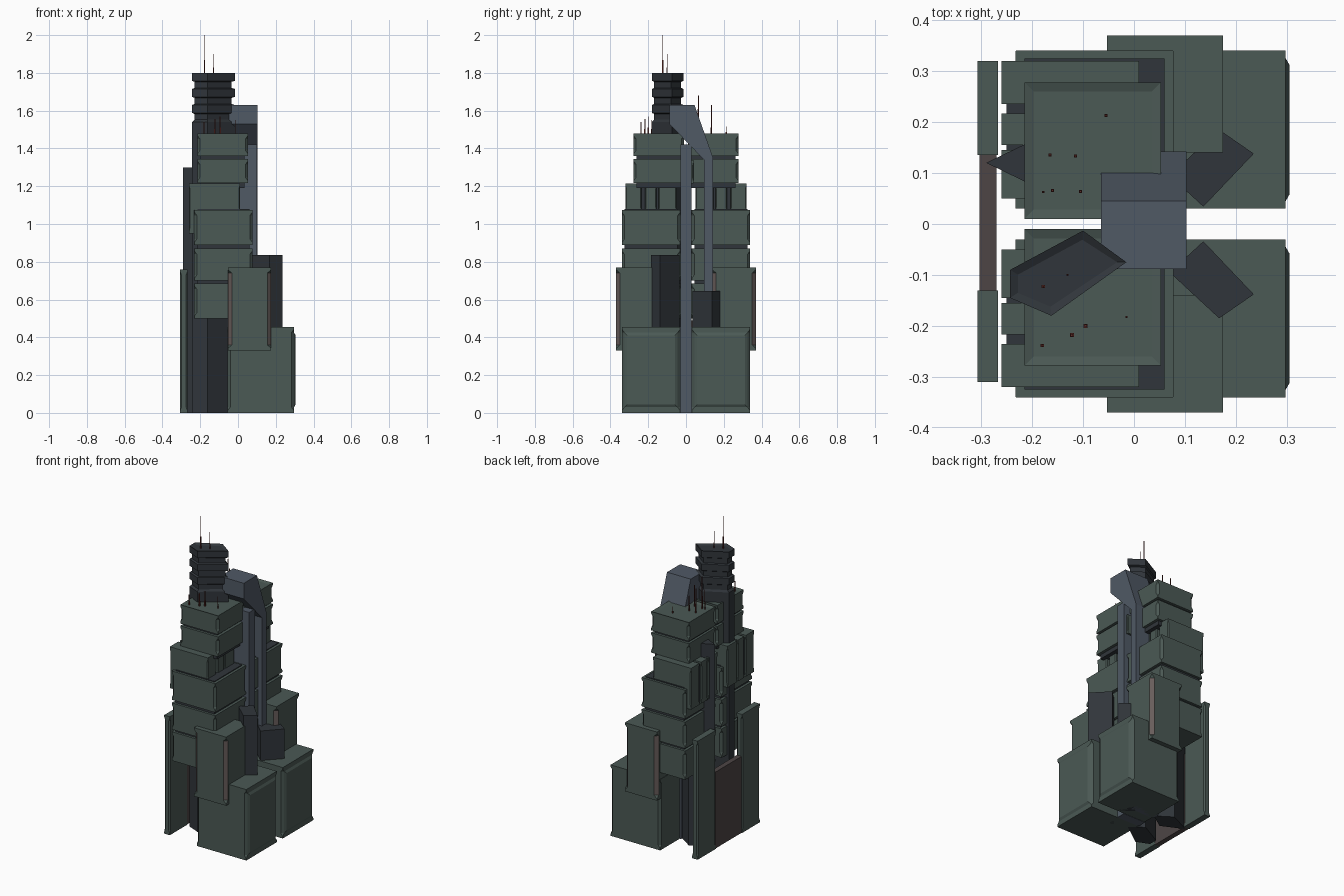
import bpy, bmesh
from mathutils import Vector

if "Cube" in bpy.data.objects:
    bpy.data.objects.remove(bpy.data.objects["Cube"])


def material(name, rgb):
    m = bpy.data.materials.new(name)
    m.diffuse_color = (*rgb, 1)
    m.use_nodes = True
    m.node_tree.nodes["Principled BSDF"].inputs["Base Color"].default_value = m.diffuse_color
    return m


GREEN = material("green_grey", (0.07, 0.1, 0.09))
SLATE = material("slate", (0.08, 0.1, 0.13))
DARK = material("dark", (0.03, 0.036, 0.043))
BROWN = material("brown", (0.075, 0.06, 0.06))
TRIM = material("trim", (0.14, 0.11, 0.105))
RED = material("mast_red", (0.12, 0.025, 0.02))


def finish(bm, name, *mats):
    bmesh.ops.recalc_face_normals(bm, faces=bm.faces)
    me = bpy.data.meshes.new(name)
    bm.to_mesh(me)
    bm.free()
    for m in mats:
        me.materials.append(m)
    ob = bpy.data.objects.new(name, me)
    bpy.context.collection.objects.link(ob)
    return ob


def loft(bm, rings):
    """Skin a list of point rings and cap both ends; returns the end cap."""
    vs = [[bm.verts.new(p) for p in r] for r in rings]
    n = len(vs[0])
    for a, b in zip(vs, vs[1:]):
        for i in range(n):
            bm.faces.new((a[i], a[(i + 1) % n], b[(i + 1) % n], b[i]))
    bm.faces.new(vs[0][::-1])
    return bm.faces.new(vs[-1])


def prism(name, pts, z0, z1, mat):
    bm = bmesh.new()
    loft(bm, [[(x, y, z) for x, y in pts] for z in (z0, z1)])
    return finish(bm, name, mat)


def box(name, x0, x1, y0, y1, z0, z1, mat):
    return prism(name, [(x0, y0), (x1, y0), (x1, y1), (x0, y1)], z0, z1, mat)


def block(name, x0, x1, y0, y1, z0, z1, cut=0.014, trim=GREEN, bulge=False, panel=False):
    """Box whose vertical corners are chamfered between full corner caps."""
    y0, y1 = min(y0, y1), max(y0, y1)
    e = 0.0005

    def ring(z, c):
        return [(x, y, z) for x, y in (
            (x0 + c, y0), (x1 - c, y0), (x1, y0 + c), (x1, y1 - c),
            (x1 - c, y1), (x0 + c, y1), (x0, y1 - c), (x0, y0 + c))]
    bm = bmesh.new()
    top = loft(bm, [ring(z0, e), ring(z0 + 0.012, e), ring(z0 + 0.03, cut),
                    ring(z1 - 0.03, cut), ring(z1 - 0.012, e), ring(z1, e)])
    bmesh.ops.recalc_face_normals(bm, faces=bm.faces)
    for f in bm.faces:
        n = f.normal
        if abs(n.x) > 0.3 and abs(n.y) > 0.3 and f.calc_area() > 0.003:
            f.material_index = 1
    if panel:  # shallow sunken roof
        bmesh.ops.inset_individual(bm, faces=[top], thickness=0.02, depth=-0.006)
    if bulge:  # raised panel on the outer end
        f = max((f for f in bm.faces if f.normal.x > 0.9), key=lambda f: f.calc_area())
        bmesh.ops.inset_individual(bm, faces=[f], thickness=0.02, depth=0.008)
    return finish(bm, name, GREEN, trim)


# Twin stacks of stepped blocks, mirrored front to back
for s, side in ((1, "back"), (-1, "front")):
    block(f"base_block_{side}", -0.055, 0.297, s * 0.03, s * 0.34, 0, 0.455, bulge=True)
    block(f"lower_block_{side}", -0.053, 0.175, s * 0.14, s * 0.37, 0.33, 0.77,
          cut=0.02, trim=TRIM)
    for i, (z0, z1) in enumerate(((0.5, 0.685), (0.7, 0.87), (0.89, 1.075))):
        block(f"middle_block_{side}_{i}", -0.232, 0.077, s * 0.03, s * 0.34, z0, z1)
    ya, yb = sorted((s * 0.045, s * 0.325))
    box(f"middle_core_{side}", -0.215, 0.06, ya, yb, 0.51, 1.08, DARK)
    # sliced storey with hanging fins on the left
    for i, (a, b) in enumerate(((0.05, 0.145), (0.155, 0.217), (0.235, 0.32))):
        block(f"slice_{side}_{i}", -0.245, 0.01, s * a, s * b, 1.06, 1.215, cut=0.006)
        block(f"fin_{side}_{i}", -0.26, -0.22, s * a, s * b, 0.95, 1.215, cut=0.006)
    ya, yb = sorted((s * 0.07, s * 0.31))
    box(f"slice_core_{side}", -0.25, -0.01, ya, yb, 0.96, 1.2, DARK)
    ya, yb = sorted((s * 0.025, s * 0.262))
    box(f"upper_core_{side}", -0.2, 0.035, ya, yb, 1.19, 1.4, DARK)
    block(f"upper_block_{side}", -0.215, 0.053, s * 0.01, s * 0.278, 1.217, 1.345)
    block(f"roof_block_{side}", -0.215, 0.053, s * 0.01, s * 0.278, 1.36, 1.48, panel=True)

# Slate spine and overhanging head
box("spine", -0.06, 0.1, -0.03, 0.028, 0, 1.42, SLATE)
profile = [(-0.088, 1.63), (0.045, 1.63), (0.142, 1.355), (0.142, 0),
           (0.095, 0), (0.095, 1.34), (-0.088, 1.53)]
bm = bmesh.new()
loft(bm, [[(x, y, z) for y, z in profile] for x in (-0.065, 0.103)])
finish(bm, "slate_arm", SLATE)
block("link_block", 0.04, 0.08, 0.005, 0.04, 1.215, 1.34, cut=0.005)

# Dark angular tower with ringed top
tower = [(-0.243, -0.09), (-0.243, -0.145), (-0.162, -0.18), (-0.015, -0.075), (-0.1, -0.013)]
centre = sum((Vector(p) for p in tower), Vector((0, 0))) / len(tower)


def tower_ring(z, k):
    return [(*(centre + (Vector(p) - centre) * k), z) for p in tower]


bm = bmesh.new()
rings = [tower_ring(0, 1), tower_ring(1.54, 1), tower_ring(1.552, 0.86)]
for i in range(3):
    z = 1.588 + 0.085 * i
    rings += [tower_ring(z - 0.005, 0.86), tower_ring(z, 1), tower_ring(z + 0.042, 1)]
    if i < 2:
        rings.append(tower_ring(z + 0.047, 0.86))
cap = loft(bm, rings)
bmesh.ops.recalc_face_normals(bm, faces=bm.faces)
bmesh.ops.inset_individual(bm, faces=[cap], thickness=0.018, depth=-0.008)
finish(bm, "dark_tower", DARK)

# Other dark prisms
prism("left_prism", [(-0.29, 0.12), (-0.15, 0.052), (-0.05, 0.12), (-0.15, 0.187)], 0, 1.3, DARK)
for s, h, side in ((1, 0.645, "back"), (-1, 0.835, "front")):
    prism(f"right_prism_{side}", [(0.235, s * 0.138), (0.167, s * 0.185),
                                  (0.07, s * 0.095), (0.136, s * 0.034)], 0, h, DARK)

# Left screen wall: two tall ends around a lower brown middle
block("wall_back", -0.307, -0.267, 0.135, 0.32, 0, 0.76, cut=0.008)
block("wall_front", -0.307, -0.267, -0.31, -0.13, 0, 0.76, cut=0.008)
box("wall_middle", -0.303, -0.27, -0.13, 0.135, 0, 0.49, BROWN)

# Roof masts: x, y, base, tip, half width
masts = [(-0.178, -0.123, 1.78, 2.0, 0.003), (-0.13, -0.1, 1.78, 1.9, 0.002),
         (-0.18, -0.238, 1.47, 1.54, 0.003), (-0.122, -0.218, 1.47, 1.555, 0.004),
         (-0.095, -0.2, 1.47, 1.57, 0.004), (-0.015, -0.182, 1.47, 1.55, 0.002),
         (-0.055, 0.213, 1.47, 1.515, 0.003), (-0.165, 0.135, 1.47, 1.63, 0.003),
         (-0.115, 0.133, 1.47, 1.57, 0.003), (-0.178, 0.063, 1.47, 1.6, 0.002),
         (-0.16, 0.066, 1.47, 1.68, 0.003), (-0.105, 0.064, 1.47, 1.61, 0.003)]
for i, (x, y, z0, z1, w) in enumerate(masts):
    zm = z0 + (z1 - z0) * 0.4
    box(f"mast_base_{i}", x - w, x + w, y - w, y + w, z0, zm, RED)
    w *= 0.6
    box(f"mast_tip_{i}", x - w, x + w, y - w, y + w, zm, z1, RED)
